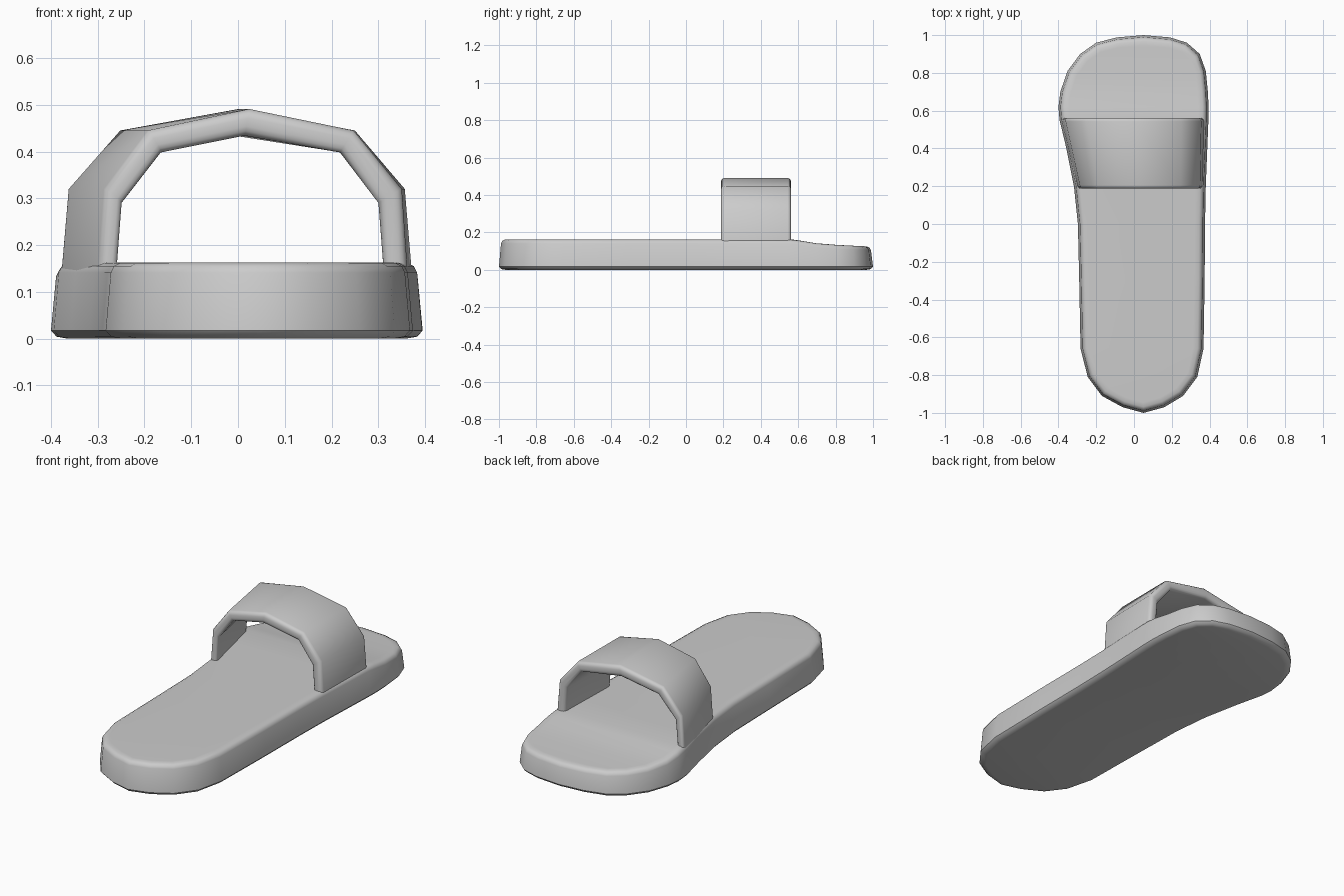
import bpy, math
from mathutils import Vector

if "Cube" in bpy.data.objects:
    bpy.data.objects.remove(bpy.data.objects["Cube"])


def make_object(name, verts, faces, angle):
    me = bpy.data.meshes.new(name)
    me.from_pydata([tuple(v) for v in verts], [], faces)
    me.update()
    ob = bpy.data.objects.new(name, me)
    bpy.context.collection.objects.link(ob)
    bpy.ops.object.select_all(action='DESELECT')
    ob.select_set(True)
    bpy.context.view_layer.objects.active = ob
    bpy.ops.object.mode_set(mode='EDIT')
    bpy.ops.mesh.select_all(action='SELECT')
    bpy.ops.mesh.normals_make_consistent(inside=False)
    bpy.ops.object.mode_set(mode='OBJECT')
    bpy.ops.object.shade_smooth_by_angle(angle=math.radians(angle))
    return ob


def bridge(a, b, n):
    return [(a + i, a + (i + 1) % n, b + (i + 1) % n, b + i) for i in range(n)]


# Sole: stations along the foot (y, left x, right x, top height)
stations = [
    (-0.97, -0.06, 0.16, 0.163), (-0.91, -0.17, 0.26, 0.163),
    (-0.81, -0.245, 0.335, 0.163), (-0.66, -0.283, 0.368, 0.163),
    (-0.30, -0.290, 0.374, 0.163), (0.0, -0.297, 0.376, 0.163),
    (0.20, -0.318, 0.380, 0.163), (0.40, -0.358, 0.388, 0.163),
    (0.55, -0.394, 0.394, 0.163), (0.62, -0.400, 0.395, 0.155),
    (0.70, -0.390, 0.391, 0.142), (0.81, -0.352, 0.380, 0.134),
    (0.90, -0.285, 0.348, 0.130), (0.96, -0.20, 0.28, 0.128),
    (0.988, -0.09, 0.19, 0.127)]
m = len(stations)
loop = [(0.05, -1.0, 0.163)] + [(r, y, h) for y, l, r, h in stations]
loop += [(0.05, 1.0, 0.126)] + [(l, y, h) for y, l, r, h in reversed(stations)]
n = len(loop)


def sole_ring(inset, height):
    ring = []
    for i, (x, y, h) in enumerate(loop):
        p, q = Vector(loop[i - 1][:2]), Vector(loop[(i + 1) % n][:2])
        t = (q - p).normalized()
        ring.append(Vector((x - t.y * inset, y + t.x * inset, height(h))))
    return ring


layers = [(0.035, lambda h: 0.0), (0.012, lambda h: 0.004), (0.0, lambda h: 0.017),
          (0.011, lambda h: h - 0.022), (0.018, lambda h: h - 0.008),
          (0.032, lambda h: h - 0.001), (0.055, lambda h: h)]
verts, faces = [], []
for inset, height in layers:
    verts += sole_ring(inset, height)
for k in range(len(layers) - 1):
    faces += bridge(k * n, (k + 1) * n, n)
# Caps run across the foot from station to station
for base in (0, (len(layers) - 1) * n):
    faces.append((base, base + 1, base + n - 1))
    for i in range(1, m):
        faces.append((base + i, base + i + 1, base + n - i - 1, base + n - i))
    faces.append((base + m, base + m + 1, base + m + 2))
make_object("sole", verts, faces, 40)

# Strap: faceted arch profiles (x, z) at its heel-side and toe-side edges
near_out = [(-0.296, 0.145), (-0.283, 0.32), (-0.190, 0.445), (0.025, 0.491),
            (0.247, 0.445), (0.350, 0.32), (0.362, 0.145)]
near_in = [(-0.256, 0.145), (-0.245, 0.29), (-0.162, 0.398), (0.015, 0.434),
           (0.218, 0.398), (0.300, 0.29), (0.311, 0.145)]
far_out = [(-0.381, 0.145), (-0.366, 0.32), (-0.255, 0.445), (0.0, 0.491),
           (0.25, 0.445), (0.357, 0.32), (0.372, 0.145)]

# Rounded cross-section: s runs along y, t runs from inside to outside
section = []
for cs, ct, a0 in ((0.95, 0.65, 0), (0.05, 0.65, 90), (0.05, 0.35, 180), (0.95, 0.35, 270)):
    for k in range(4):
        a = math.radians(a0 + 30 * k)
        section.append((cs + 0.05 * math.cos(a), ct + 0.35 * math.sin(a)))
c = len(section)
verts, faces = [], []
for no, ni, fo in zip(near_out, near_in, far_out):
    no, ni, fo = Vector(no), Vector(ni), Vector(fo)
    for s, t in section:
        p = no.lerp(fo, s) + (ni - no) * (1 - t)
        verts.append((p.x, 0.187 + 0.375 * s, p.y))
for k in range(len(near_out) - 1):
    faces += bridge(k * c, (k + 1) * c, c)
faces += [tuple(range(c)), tuple(range(len(verts) - c, len(verts)))]
make_object("strap", verts, faces, 45)
